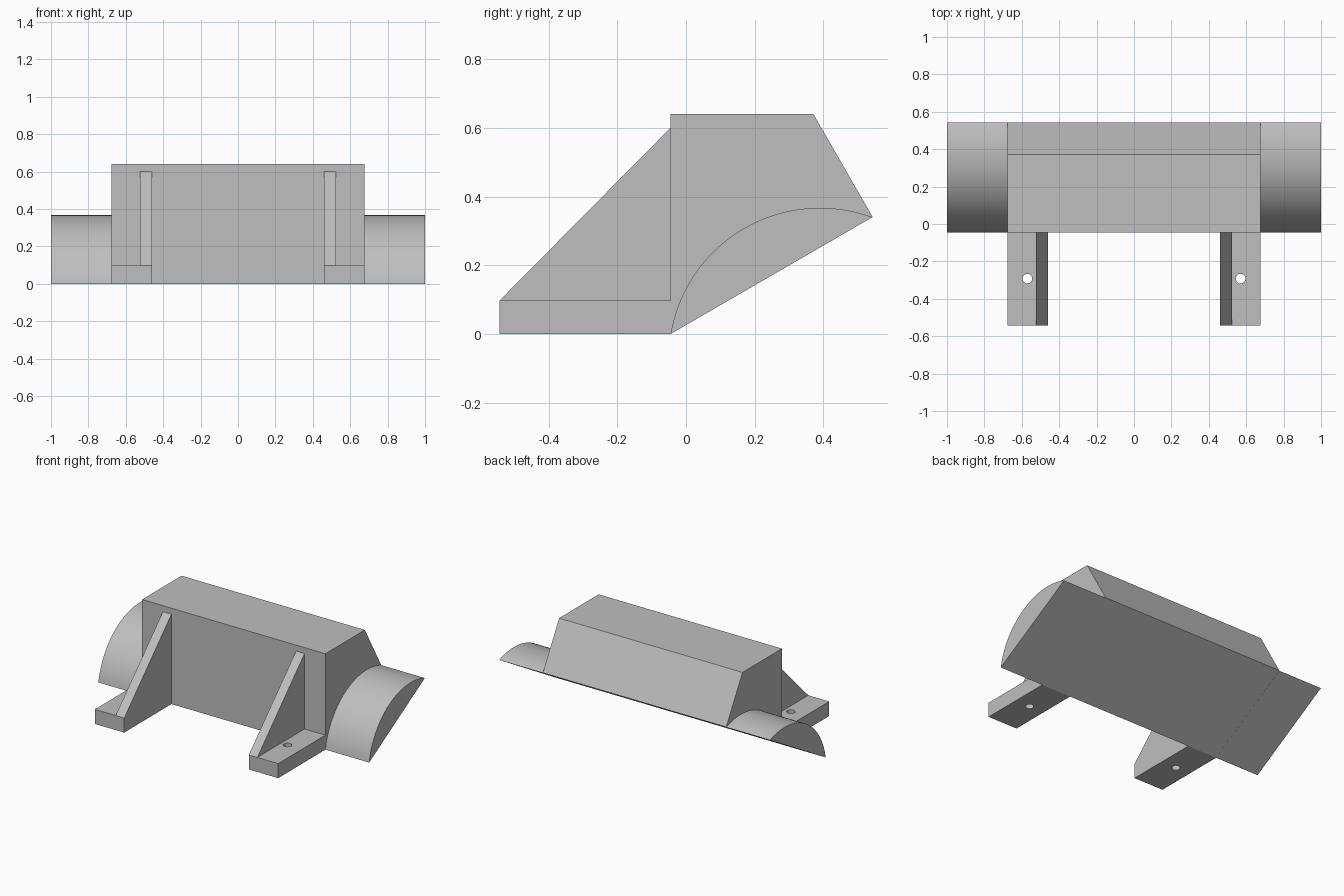
import bpy, bmesh, math
from mathutils import Vector

if "Cube" in bpy.data.objects:
    bpy.data.objects.remove(bpy.data.objects["Cube"], do_unlink=True)

GREY = (0.52, 0.52, 0.52, 1)
mat = bpy.data.materials.new("plain grey")
mat.use_nodes = True
mat.diffuse_color = GREY
mat.node_tree.nodes["Principled BSDF"].inputs["Base Color"].default_value = GREY

# Shared dimensions
FRONT, BACK, WALL = -0.543, 0.543, -0.045
BODY_X, FOOT_X, RIB_X = 0.677, 0.46, 0.523
FOOT_Z = 0.097


def extrude_x(name, profile, x0, x1):
    """Solid from a (y, z) profile swept between two x positions."""
    bm = bmesh.new()
    face = bm.faces.new([bm.verts.new((x0, y, z)) for y, z in profile])
    swept = bmesh.ops.extrude_face_region(bm, geom=[face])["geom"]
    verts = [v for v in swept if isinstance(v, bmesh.types.BMVert)]
    bmesh.ops.translate(bm, verts=verts, vec=Vector((x1 - x0, 0, 0)))
    bmesh.ops.recalc_face_normals(bm, faces=bm.faces[:])
    mesh = bpy.data.meshes.new(name)
    bm.to_mesh(mesh)
    bm.free()
    mesh.materials.append(mat)
    obj = bpy.data.objects.new(name, mesh)
    bpy.context.collection.objects.link(obj)
    return obj


def activate(obj):
    bpy.ops.object.select_all(action="DESELECT")
    obj.select_set(True)
    bpy.context.view_layer.objects.active = obj


# Central housing with a sloping underside and back
extrude_x("housing", [(WALL, 0), (WALL, 0.64), (0.371, 0.64), (BACK, 0.341)],
          -BODY_X, BODY_X)

# Curved saddle profile: circular arc above the sloping underside
centre_y, centre_z, radius = 0.39, -0.074, 0.441
start = math.atan2(-centre_z, WALL - centre_y)
end = math.atan2(0.341 - centre_z, BACK - centre_y)
STEPS = 40
arc = []
for i in range(STEPS + 1):
    a = start + (end - start) * i / STEPS
    arc.append((centre_y + radius * math.cos(a), centre_z + radius * math.sin(a)))

foot_profile = [(FRONT, 0), (FRONT, FOOT_Z), (WALL, FOOT_Z), (WALL, 0)]
rib_profile = [(FRONT, FOOT_Z), (WALL, 0.6), (WALL, FOOT_Z)]

for side, s in (("left", 1), ("right", -1)):
    # Saddle end
    saddle = extrude_x(side + "_saddle", arc, s * BODY_X, s)
    activate(saddle)
    bpy.ops.object.shade_smooth_by_angle(angle=math.radians(25))

    # Mounting foot with a bolt hole
    foot = extrude_x(side + "_foot", foot_profile, s * FOOT_X, s * BODY_X)
    bpy.ops.mesh.primitive_cylinder_add(vertices=32, radius=0.026, depth=0.4,
                                        location=(s * 0.57, -0.292, 0.05))
    cutter = bpy.context.object
    cutter.name = side + "_hole_cutter"
    cutter.hide_render = True
    cutter.data.materials.append(mat)
    activate(foot)
    cut = foot.modifiers.new("bolt hole", "BOOLEAN")
    cut.operation = "DIFFERENCE"
    cut.solver = "EXACT"
    cut.object = cutter
    bpy.ops.object.modifier_apply(modifier=cut.name)
    bpy.data.objects.remove(cutter, do_unlink=True)
    bpy.ops.object.shade_smooth_by_angle(angle=math.radians(25))

    # Triangular stiffening rib
    extrude_x(side + "_rib", rib_profile, s * FOOT_X, s * RIB_X)
